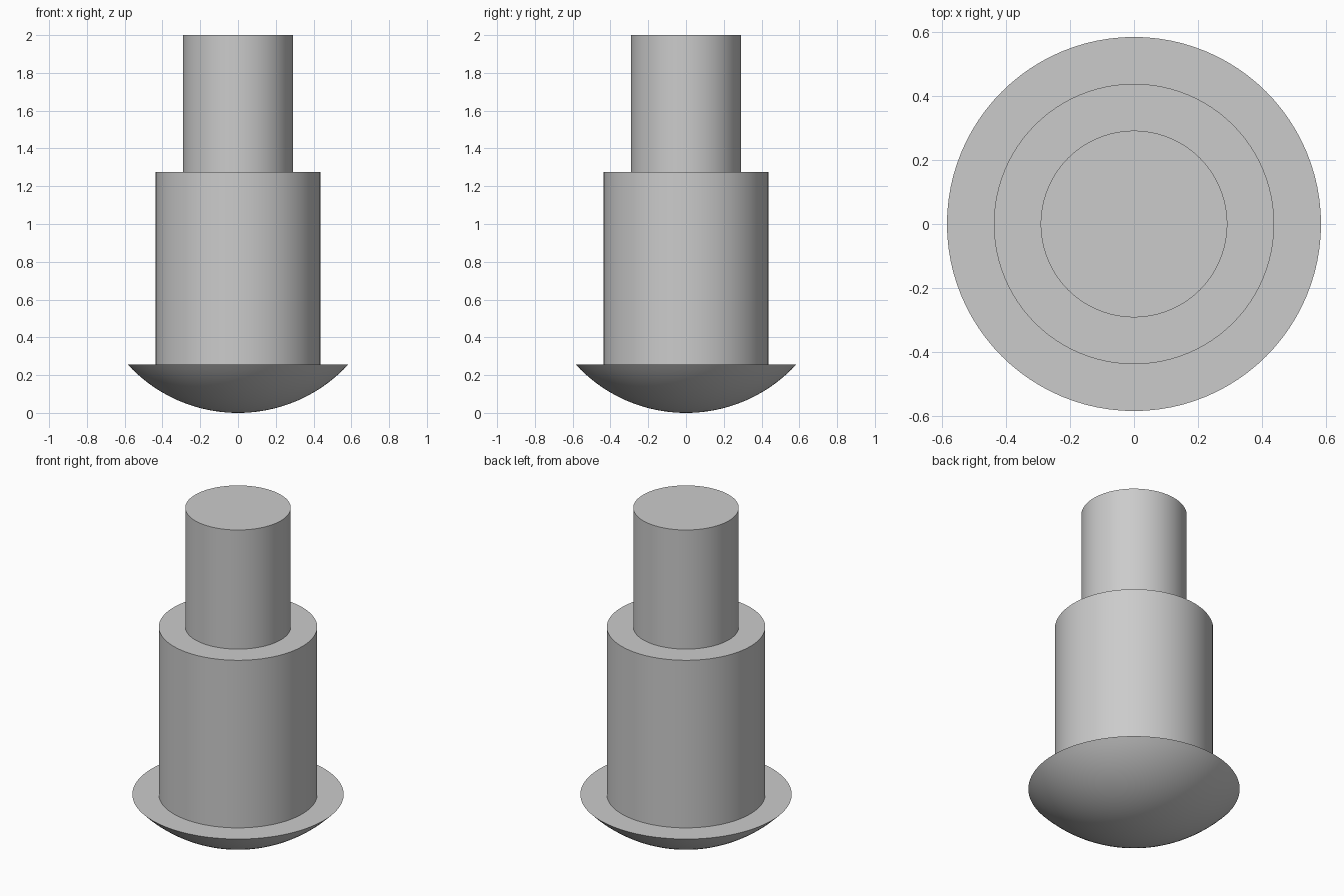
import bpy
import bmesh
import math

cube = bpy.data.objects.get("Cube")
if cube:
    bpy.data.objects.remove(cube, do_unlink=True)

SEGMENTS = 96
HEAD_R, BODY_R, PIN_R = 0.583, 0.437, 0.291
HEAD_TOP, BODY_TOP, PIN_TOP = 0.255, 1.275, 2.0

grey = bpy.data.materials.new("plain grey")
grey.use_nodes = True
colour = (0.6, 0.6, 0.6, 1)
grey.diffuse_color = colour
grey.node_tree.nodes["Principled BSDF"].inputs["Base Color"].default_value = colour


def lathe(name, profile):
    """Spin an (r, z) profile, listed bottom to top, around the z axis."""
    bm = bmesh.new()
    verts = [bm.verts.new((r, 0, z)) for r, z in profile]
    edges = [bm.edges.new(pair) for pair in zip(verts, verts[1:])]
    bmesh.ops.spin(bm, geom=verts + edges, cent=(0, 0, 0), axis=(0, 0, 1),
                   angle=math.tau, steps=SEGMENTS, use_duplicate=False)
    bmesh.ops.remove_doubles(bm, verts=bm.verts, dist=1e-5)
    bmesh.ops.recalc_face_normals(bm, faces=bm.faces)
    mesh = bpy.data.meshes.new(name)
    bm.to_mesh(mesh)
    bm.free()
    mesh.materials.append(grey)
    obj = bpy.data.objects.new(name, mesh)
    bpy.context.collection.objects.link(obj)
    bpy.ops.object.select_all(action="DESELECT")
    obj.select_set(True)
    bpy.context.view_layer.objects.active = obj
    bpy.ops.object.shade_smooth_by_angle(angle=math.radians(30))
    return obj


def cylinder(name, radius, bottom, top):
    return lathe(name, [(0, bottom), (radius, bottom), (radius, top), (0, top)])


# Domed head: spherical cap with a flat upper face
sphere_r = (HEAD_R ** 2 + HEAD_TOP ** 2) / (2 * HEAD_TOP)
sweep = math.asin(HEAD_R / sphere_r)
steps = 20
arc = [(sphere_r * math.sin(sweep * i / steps),
        sphere_r * (1 - math.cos(sweep * i / steps))) for i in range(steps + 1)]
lathe("domed_head", arc + [(0, HEAD_TOP)])

# Thick shank and narrower pin
cylinder("shank", BODY_R, HEAD_TOP, BODY_TOP)
cylinder("pin", PIN_R, BODY_TOP, PIN_TOP)
